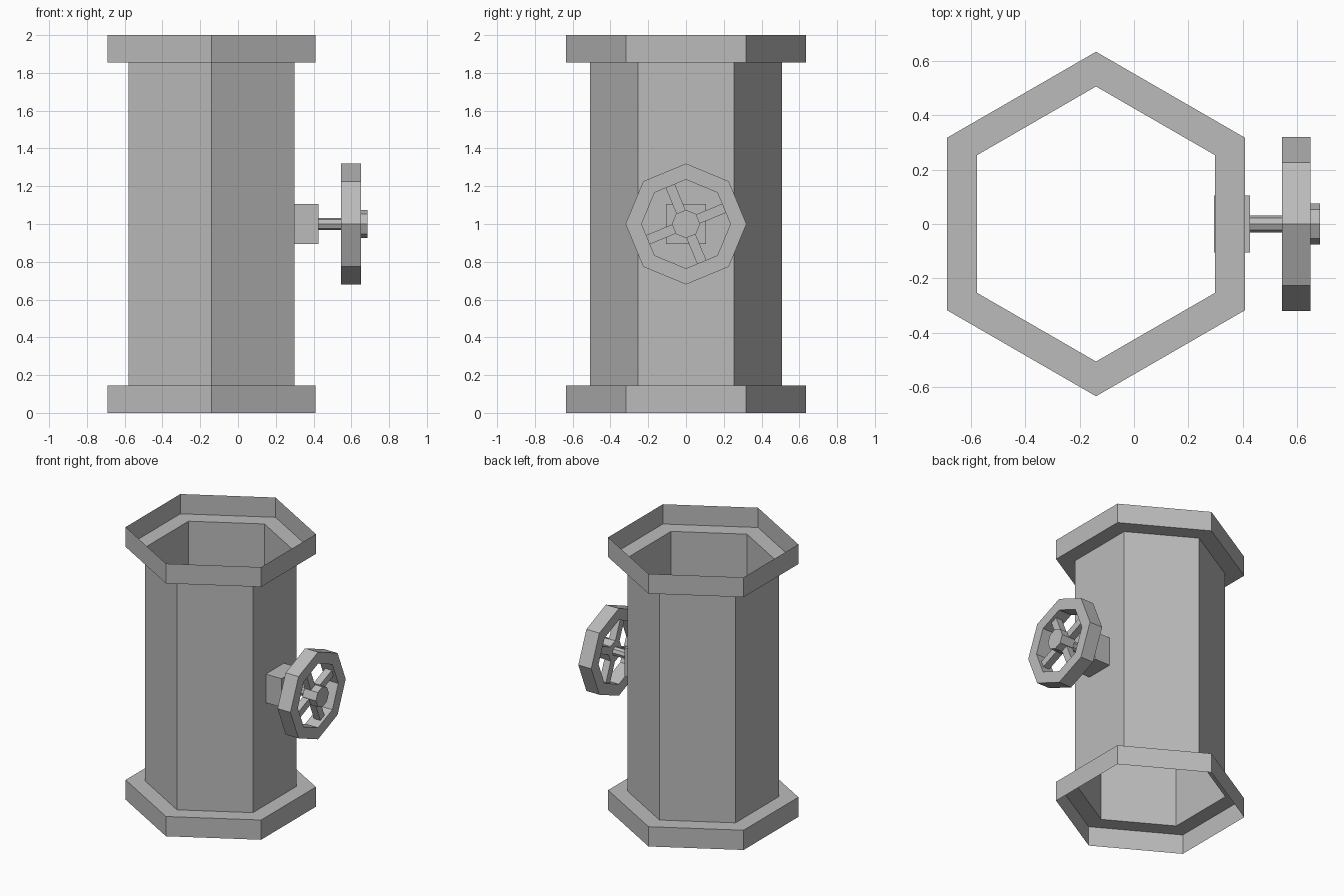
import bpy, bmesh
from math import pi, cos, sin
from mathutils import Matrix, Vector

cube = bpy.data.objects.get("Cube")
if cube:
    bpy.data.objects.remove(cube, do_unlink=True)

grey = bpy.data.materials.new("plain_grey")
grey.use_nodes = True
colour = (0.5, 0.5, 0.5, 1)
grey.diffuse_color = colour
grey.node_tree.nodes["Principled BSDF"].inputs["Base Color"].default_value = colour


def finish(name, bm):
    mesh = bpy.data.meshes.new(name)
    bm.to_mesh(mesh)
    bm.free()
    mesh.materials.append(grey)
    obj = bpy.data.objects.new(name, mesh)
    bpy.context.collection.objects.link(obj)
    return obj


def turned(name, profile, sides, phase=0, along_x=False, closed=False, caps=False):
    """Sweep a (radius, height) profile round the z axis or the x axis."""
    bm = bmesh.new()
    rings = []
    for r, h in profile:
        ring = []
        for i in range(sides):
            a = phase + 2 * pi * i / sides
            u, v = r * cos(a), r * sin(a)
            ring.append(bm.verts.new((h, u, v) if along_x else (u, v, h)))
        rings.append(ring)
    pairs = list(zip(rings, rings[1:]))
    if closed:
        pairs.append((rings[-1], rings[0]))
    for low, high in pairs:
        for i in range(sides):
            j = (i + 1) % sides
            bm.faces.new((low[i], low[j], high[j], high[i]))
    if caps:
        bm.faces.new(rings[0][::-1])
        bm.faces.new(rings[-1])
    return finish(name, bm)


def box(name, low, high, turn=0):
    """Box between two corners, turned about the x axis."""
    low, high = Vector(low), Vector(high)
    bm = bmesh.new()
    bmesh.ops.create_cube(bm, size=1)
    bmesh.ops.scale(bm, vec=high - low, verts=bm.verts)
    bmesh.ops.translate(bm, vec=(low + high) / 2, verts=bm.verts)
    bmesh.ops.rotate(bm, matrix=Matrix.Rotation(turn, 3, 'X'), verts=bm.verts)
    return finish(name, bm)


# Hollow six-sided pipe with thin open flanges
tube, flange, lip = 0.507, 0.635, 0.145
pipe = turned("pipe", [(flange, 0), (flange, lip), (tube, lip),
                       (tube, 2 - lip), (flange, 2 - lip), (flange, 2)],
              6, phase=pi / 2)
pipe.location.x = -0.14

# Valve parts, built round the x axis and then lifted to mid height
valve = [
    box("valve_block", (0.295, -0.105, -0.105), (0.427, 0.105, 0.105)),
    turned("valve_stem", [(0.032, 0.42), (0.032, 0.6)], 8, along_x=True, caps=True),
    turned("wheel_hub", [(0.075, 0.575), (0.075, 0.685)], 8, along_x=True, caps=True),
    turned("wheel_rim", [(0.32, 0.545), (0.32, 0.65), (0.235, 0.65), (0.235, 0.545)],
           8, along_x=True, closed=True),
]
for k in range(4):
    valve.append(box(f"wheel_spoke_{k + 1}", (0.575, 0.05, -0.026),
                     (0.627, 0.222, 0.026), turn=pi / 8 + k * pi / 2))
for part in valve:
    part.location.z = 1
